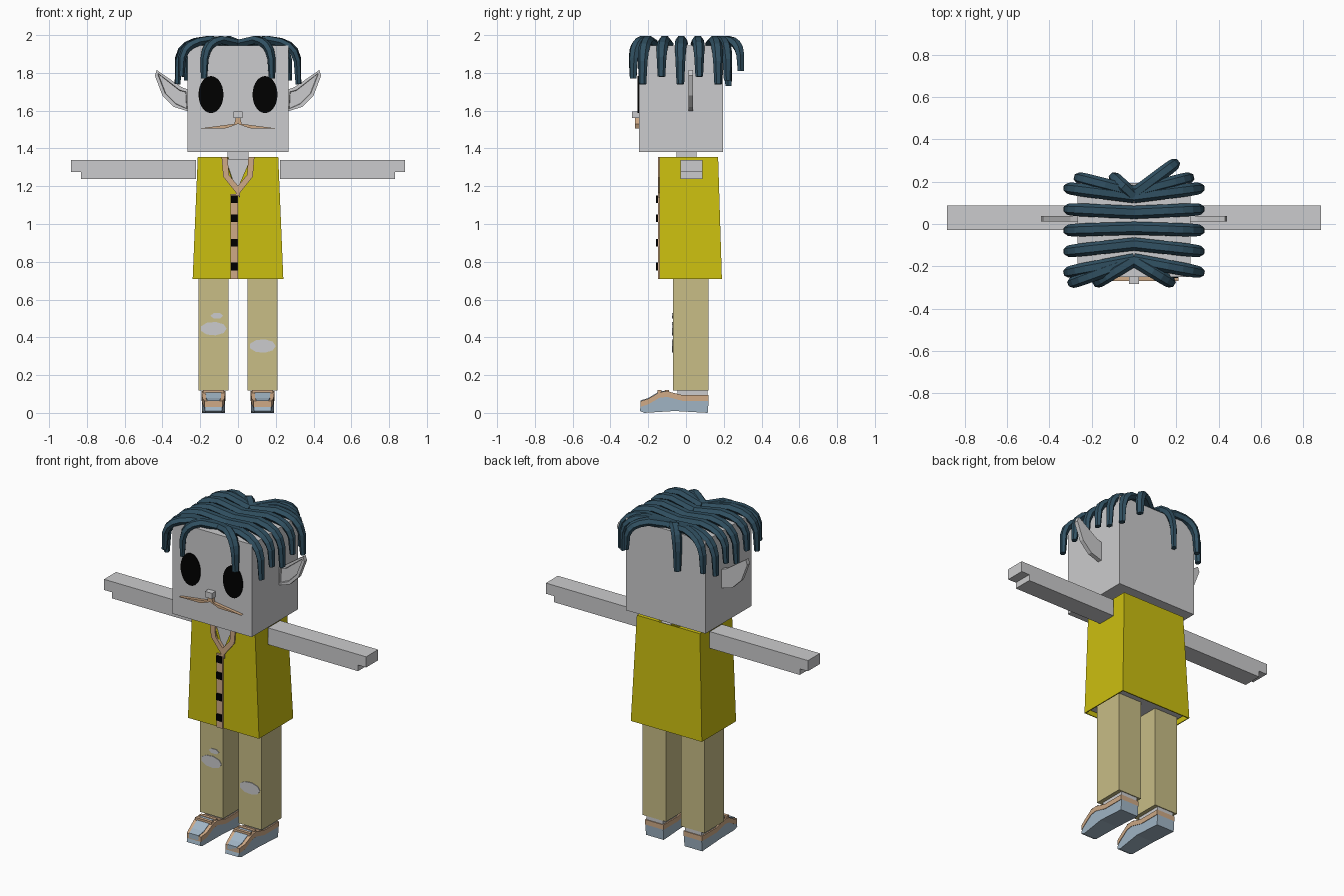
import bpy
import bmesh
from math import cos, sin, pi, sqrt
from mathutils import Vector

if "Cube" in bpy.data.objects:
    bpy.data.objects.remove(bpy.data.objects["Cube"])


def material(name, red, green, blue):
    mat = bpy.data.materials.new(name)
    mat.use_nodes = True
    mat.diffuse_color = (red, green, blue, 1)
    shader = mat.node_tree.nodes["Principled BSDF"]
    shader.inputs["Base Color"].default_value = mat.diffuse_color
    shader.inputs["Roughness"].default_value = 0.8
    return mat


skin = material("pale grey skin", 0.6, 0.6, 0.61)
yellow = material("yellow cloth", 0.6, 0.52, 0.005)
khaki = material("khaki cloth", 0.58, 0.51, 0.24)
tan = material("tan trim", 0.62, 0.4, 0.24)
blue = material("pale blue leather", 0.36, 0.47, 0.57)
teal = material("dark teal hair", 0.03, 0.08, 0.12)
black = material("black", 0, 0, 0)

SIDES = (("right", -1), ("left", 1))
FACE = -0.25
CHEST = -0.14
SHOULDER = 1.355
HEM = 0.71
LEG_X = 0.13


def finish(name, bm, mat):
    bmesh.ops.recalc_face_normals(bm, faces=bm.faces)
    mesh = bpy.data.meshes.new(name)
    bm.to_mesh(mesh)
    bm.free()
    mesh.materials.append(mat)
    part = bpy.data.objects.new(name, mesh)
    bpy.context.collection.objects.link(part)
    return part


def skin_rings(bm, rings):
    """Join rings of vertices into a closed tube."""
    for ring, following in zip(rings, rings[1:]):
        for i in range(len(ring)):
            bm.faces.new((ring[i], ring[i - 1], following[i - 1], following[i]))
    bm.faces.new(rings[0])
    bm.faces.new(rings[-1])


def prism(name, profile, start, end, mat, axis="y", shape=None):
    """Extrude (x, z) points along y, or (y, z) points along x."""
    bm = bmesh.new()
    rings = []
    for depth in (start, end):
        points = [Vector((p, depth, z) if axis == "y" else (depth, p, z)) for p, z in profile]
        if shape:
            for point in points:
                shape(point)
        rings.append([bm.verts.new(point) for point in points])
    skin_rings(bm, rings)
    return finish(name, bm, mat)


def box(name, x, half, front, back, bottom, top, mat, shape=None):
    corners = [(x - half, bottom), (x + half, bottom), (x + half, top), (x - half, top)]
    return prism(name, corners, front, back, mat, shape=shape)


def ellipse(x, z, width, height, count):
    angles = [2 * pi * i / count for i in range(count)]
    return [(x + width * cos(a), z + height * sin(a)) for a in angles]


def flip(profile, side):
    return [(side * x, z) for x, z in profile]


# Head, neck and nose
box("head", 0, 0.268, FACE, 0.195, 1.38, 1.945, skin)
box("neck", 0, 0.056, -0.05, 0.055, 1.33, 1.39, skin)
box("nose", 0, 0.024, FACE - 0.035, FACE, 1.56, 1.595, skin)

# Eyes, moustache-shaped mouth and ears with a sunken front panel
moustache = [(0, 1.56), (0.012, 1.56), (0.02, 1.53), (0.21, 1.505), (0.06, 1.507), (0, 1.53)]
ear_outline = [(0.26, 1.71), (0.3, 1.725), (0.43, 1.815), (0.44, 1.785),
               (0.4, 1.68), (0.34, 1.62), (0.26, 1.595)]
for word, side in SIDES:
    eye = ellipse(side * 0.143, 1.685, 0.066, 0.098, 28)
    prism(word + "_eye", eye, FACE - 0.006, FACE, black)
    prism(word + "_moustache", flip(moustache, side), FACE - 0.02, FACE, tan)

    ear = prism(word + "_ear", flip(ear_outline, side), 0.012, 0.038, skin)
    bm = bmesh.new()
    bm.from_mesh(ear.data)
    panel = min(bm.faces, key=lambda face: face.calc_center_median().y)
    for rim, depth in ((0.018, 0), (0.003, -0.012)):
        bmesh.ops.inset_region(bm, faces=[panel], thickness=rim, depth=depth)
    bm.to_mesh(ear.data)
    bm.free()

# Arms with a notch under each hand
arm = [(0.222, 1.238), (0.83, 1.238), (0.83, 1.275), (0.885, 1.275), (0.885, 1.34), (0.222, 1.34)]
for word, side in SIDES:
    prism(word + "_arm", flip(arm, side), -0.028, 0.088, skin)


# Shirt: a tapered shell, open at the hem and cut to a V at the front of the neck
def slope_back(point):
    if point.y > 0 and point.z > 1:
        point.y = 0.17
        point.z = SHOULDER


def narrow_shoulders(point):
    if point.z > 1:
        point.x *= 0.88
        point.y = min(point.y, 0.155)


outline = [(-0.24, HEM), (0.24, HEM), (0.213, SHOULDER), (0.07, SHOULDER),
           (-0.01, 1.17), (-0.07, SHOULDER), (-0.213, SHOULDER)]
shirt = prism("shirt", outline, CHEST, 0.19, yellow, shape=slope_back)
bm = bmesh.new()
bm.from_mesh(shirt.data)
opening = min(bm.faces, key=lambda face: face.calc_center_median().z)
bmesh.ops.delete(bm, geom=[opening], context="FACES_ONLY")
bm.to_mesh(shirt.data)
bm.free()
wall = shirt.modifiers.new("wall", "SOLIDIFY")
wall.thickness = 0.008
box("body", 0, 0.225, CHEST + 0.012, 0.175, HEM + 0.025, SHOULDER - 0.01, skin, narrow_shoulders)

# Collar, placket and buttons
collar = [(0.087, SHOULDER), (0.055, SHOULDER), (0.048, 1.26), (-0.01, 1.19), (-0.01, 1.14), (0.078, 1.25)]
for word, side in SIDES:
    prism(word + "_collar", flip(collar, side), CHEST - 0.009, CHEST + 0.01, tan)
box("placket", -0.02, 0.021, CHEST - 0.009, CHEST, HEM, 1.16, tan)
for height in (0.775, 0.9, 1.03, 1.13):
    box("button", -0.02, 0.017, CHEST - 0.018, CHEST, height - 0.02, height + 0.02, black)

# Trouser legs with torn patches
for word, side in SIDES:
    box(word + "_leg", side * LEG_X, 0.079, -0.07, 0.12, 0.118, 0.74, khaki)
    tear = ellipse(side * LEG_X, 0.4 - side * 0.046, 0.07, 0.036, 9)
    prism(word + "_knee_tear", tear, -0.074, -0.07, skin)
prism("small_tear", ellipse(-0.112, 0.514, 0.034, 0.016, 6), -0.074, -0.07, skin)


# Shoes: the trim and the tongue follow the top line of the sole
def lift(line, amount):
    return [(y, z + amount) for y, z in line]


def band(line, thickness):
    return line + lift(reversed(line), -thickness)


top_line = [(0.12, 0.094), (-0.02, 0.094), (-0.1, 0.115), (-0.14, 0.11), (-0.2, 0.075), (-0.24, 0.062)]
sole = lift(top_line, -0.03) + [(-0.245, 0.01), (-0.22, 0), (-0.06, 0.01), (0.115, 0)]
for word, side in SIDES:
    middle = side * LEG_X

    def round_toe(point):
        if point.y < -0.19:
            point.x = middle + (point.x - middle) * (0.75 if point.y < -0.21 else 0.92)

    for part, profile, half, mat in (("sole", sole, 0.06, blue),
                                     ("trim", band(top_line, 0.03), 0.063, tan),
                                     ("tongue", band(lift(top_line[2:], 0.004), 0.03), 0.042, blue)):
        prism(f"{word}_shoe_{part}", profile, middle - half, middle + half, mat, "x", round_toe)
    for y in (-0.14, -0.1):
        box(word + "_lace", middle, 0.055, y - 0.01, y + 0.01, 0.1, 0.121, tan)
    box(word + "_sock", middle, 0.055, -0.045, 0.115, 0.08, 0.125, skin)


# Hair: flattened six-sided locks that arch out from the parting and hang down
def lock(name, root, tip, tip_height, crown=1.978, steps=6):
    start, end = Vector((*root, 0)), Vector((*tip, 0))
    across = (end - start).cross(Vector((0, 0, 1))).normalized()
    path = []
    for i in range(steps + 1):
        angle = i / steps * pi / 2
        point = start.lerp(end, sqrt(sin(angle)))
        point.z = tip_height + (crown - tip_height) * sqrt(max(cos(angle), 0))
        path.append(point)
    path[0].z -= 0.025
    bm = bmesh.new()
    rings = []
    for i, point in enumerate(path):
        along = (path[min(i + 1, steps)] - path[max(i - 1, 0)]).normalized()
        outward = across.cross(along)
        size = 1 - 0.35 * (i / steps) ** 4
        rings.append([bm.verts.new(point + size * (across * u + outward * v))
                      for u, v in ellipse(0, 0, 0.031, 0.024, 6)])
    skin_rings(bm, rings)
    finish(name, bm, teal)


for word, side in SIDES:
    for row in range(5):
        lock(word + "_side_lock", (0, 0.13 - 0.075 * row), (side * 0.32, 0.17 - 0.1 * row),
             1.74 + 0.04 * (row % 2))
    lock(word + "_fringe_lock", (0, -0.17), (side * 0.18, -0.28), 1.77)
    lock(word + "_corner_lock", (0, 0.15), (side * 0.27, 0.22), 1.76)
lock("right_temple_lock", (0, -0.17), (-0.3, -0.28), 1.78)
lock("right_back_lock", (0, 0.13), (-0.1, 0.225), 1.73)
lock("left_back_lock", (0, 0.14), (0.2, 0.29), 1.81)
